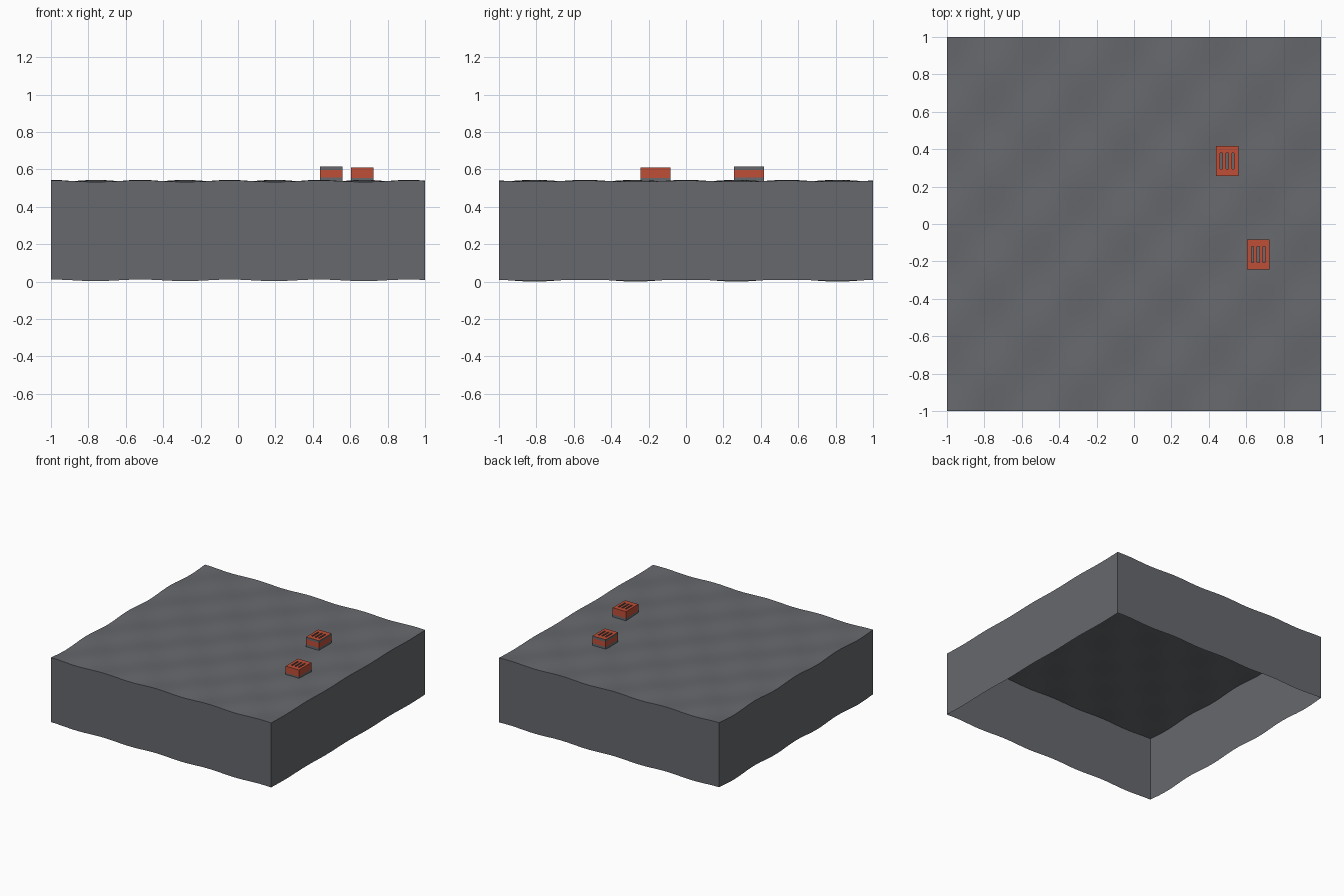
import bpy, bmesh, math
from mathutils import Vector

cube = bpy.data.objects.get("Cube")
if cube:
    bpy.data.objects.remove(cube)


def make_material(name, rgb):
    mat = bpy.data.materials.new(name)
    mat.use_nodes = True
    mat.diffuse_color = (*rgb, 1)
    mat.node_tree.nodes["Principled BSDF"].inputs["Base Color"].default_value = (*rgb, 1)
    return mat


stone_grey = make_material("stone grey", (0.133, 0.14, 0.153))
brick_red = make_material("brick red", (0.52, 0.077, 0.037))


def make_object(name, bm, materials):
    mesh = bpy.data.meshes.new(name)
    bm.to_mesh(mesh)
    bm.free()
    for mat in materials:
        mesh.materials.append(mat)
    obj = bpy.data.objects.new(name, mesh)
    bpy.context.collection.objects.link(obj)
    return obj


# Rippled slab, open underneath, whose walls repeat the ripple at the bottom
WALL, RIPPLE = 0.53, 0.007


def ripple(x, y):
    return RIPPLE * math.cos(math.pi * (x + 1) / 0.239) * math.cos(math.pi * y / 0.27)


bm = bmesh.new()
bmesh.ops.create_grid(bm, x_segments=48, y_segments=48, size=1)
for v in bm.verts:
    v.co.z = WALL + RIPPLE + ripple(v.co.x, v.co.y)
rim = [e for e in bm.edges if e.is_boundary]
walls = bmesh.ops.extrude_edge_only(bm, edges=rim)["geom"]
for v in walls:
    if isinstance(v, bmesh.types.BMVert):
        v.co.z -= WALL
bmesh.ops.recalc_face_normals(bm, faces=bm.faces)
if max(bm.faces, key=lambda f: f.calc_area()).normal.length and \
        sum(f.normal.z for f in bm.faces) < 0:
    bmesh.ops.reverse_faces(bm, faces=bm.faces)
ground = make_object("ground_slab", bm, [stone_grey])
bpy.context.view_layer.objects.active = ground
ground.select_set(True)
bpy.ops.object.shade_smooth_by_angle(angle=math.radians(30))
ground.select_set(False)


# Brick with three slots cut right through it and grey bands on its sides
def make_brick(name, cx, cy, levels, grey_bands):
    half_x, half_y = 0.06, 0.08
    xs = [-half_x, -0.037, -0.025, -0.006, 0.006, 0.025, 0.037, half_x]
    ys = [-half_y, -0.043, 0.043, half_y]
    bm = bmesh.new()
    grid = [[bm.verts.new((x, y, levels[0])) for y in ys] for x in xs]
    for i in range(len(xs) - 1):
        for j in range(len(ys) - 1):
            if not (i % 2 and j == 1):
                bm.faces.new((grid[i][j], grid[i + 1][j],
                              grid[i + 1][j + 1], grid[i][j + 1]))
    layer = list(bm.faces)
    for low, high in zip(levels, levels[1:]):
        geom = bmesh.ops.extrude_face_region(bm, geom=layer)["geom"]
        layer = [g for g in geom if isinstance(g, bmesh.types.BMFace)]
        verts = [g for g in geom if isinstance(g, bmesh.types.BMVert)]
        bmesh.ops.translate(bm, verts=verts, vec=Vector((0, 0, high - low)))
    bmesh.ops.recalc_face_normals(bm, faces=bm.faces)
    for f in bm.faces:
        c = f.calc_center_median()
        if abs(f.normal.z) > 0.5:
            continue
        inside = abs(c.x) < half_x - 0.001 and abs(c.y) < 0.05
        banded = any(levels[b] < c.z < levels[b + 1] for b in grey_bands)
        f.material_index = int(inside or banded)
    brick = make_object(name, bm, [brick_red, stone_grey])
    brick.location = (cx, cy, 0)


make_brick("back_brick", 0.498, 0.337, [0.535, 0.556, 0.597, 0.615], [0, 2])
make_brick("front_brick", 0.664, -0.163, [0.535, 0.555, 0.611], [0])
